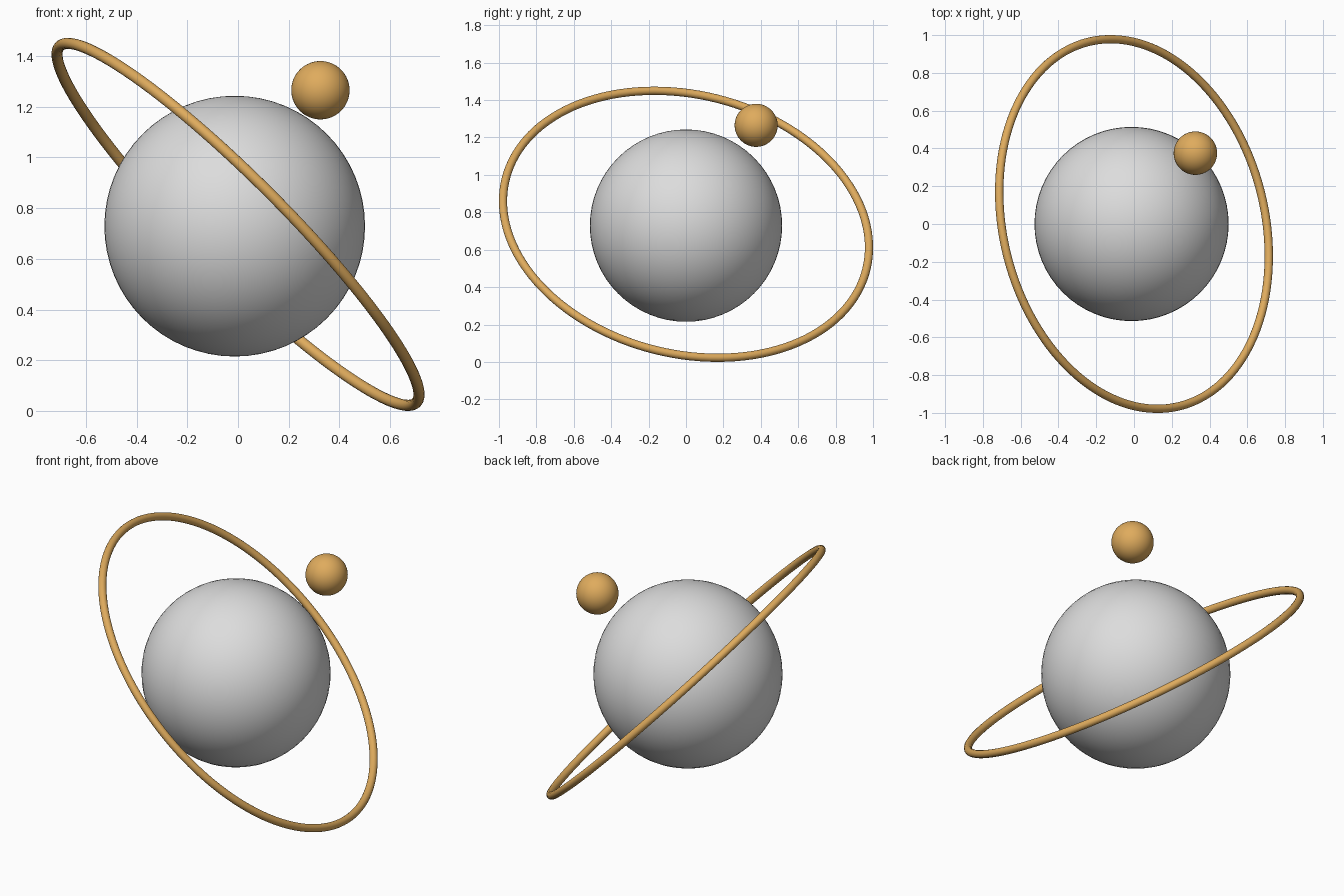
import bpy
from mathutils import Vector

if "Cube" in bpy.data.objects:
    bpy.data.objects.remove(bpy.data.objects["Cube"])


def material(name, rgb):
    m = bpy.data.materials.new(name)
    m.diffuse_color = (*rgb, 1)
    m.use_nodes = True
    m.node_tree.nodes["Principled BSDF"].inputs["Base Color"].default_value = m.diffuse_color
    return m


grey = material("light grey", (0.72, 0.72, 0.72))
gold = material("warm gold", (0.74, 0.41, 0.11))


def finish(name, mat):
    ob = bpy.context.object
    ob.name = name
    ob.data.materials.append(mat)
    bpy.ops.object.shade_smooth()
    return ob


def ball(name, centre, radius, mat):
    bpy.ops.mesh.primitive_uv_sphere_add(
        segments=64, ring_count=32, radius=radius, location=centre)
    return finish(name, mat)


# Planet and its moon
ball("planet", (-0.013, 0, 0.729), 0.514, grey)
ball("moon", (0.325, 0.375, 1.265), 0.115, gold)

# Tilted orbit ring, its axis leaning right and slightly back
axis = Vector((0.696, 0.176, 0.696))
bpy.ops.mesh.primitive_torus_add(
    major_segments=128, minor_segments=16,
    major_radius=0.994, minor_radius=0.022,
    location=(0, 0, 0.736),
    rotation=axis.to_track_quat('Z', 'Y').to_euler())
finish("orbit_ring", gold)
